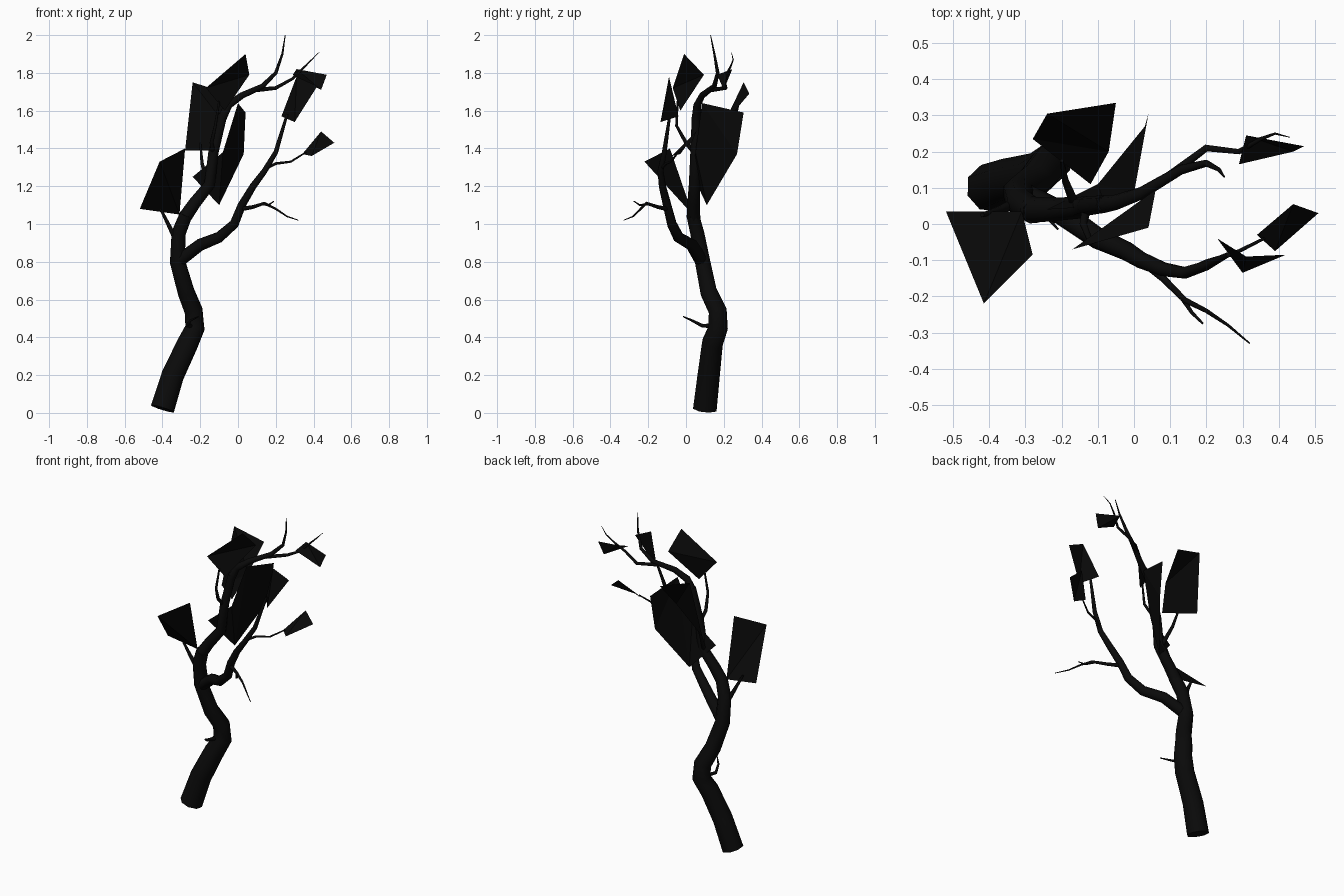
import bpy
import bmesh

cube = bpy.data.objects.get("Cube")
if cube:
    bpy.data.objects.remove(cube, do_unlink=True)


def make_material(name, color):
    mat = bpy.data.materials.new(name)
    mat.use_nodes = True
    mat.diffuse_color = color
    bsdf = mat.node_tree.nodes["Principled BSDF"]
    bsdf.inputs["Base Color"].default_value = color
    bsdf.inputs["Roughness"].default_value = 0.9
    return mat


bark = make_material("black bark", (0.003, 0.003, 0.003, 1))
foliage = make_material("black foliage", (0.0025, 0.0025, 0.0025, 1))


def add_object(name, mesh, mat):
    obj = bpy.data.objects.new(name, mesh)
    bpy.context.collection.objects.link(obj)
    mesh.materials.clear()
    mesh.materials.append(mat)
    return obj


def branch(name, radii, path):
    """Tapered tube along a path; radii run evenly from the first to the last."""
    curve = bpy.data.curves.new(name, "CURVE")
    curve.dimensions = "3D"
    curve.bevel_depth = 1
    curve.bevel_resolution = 2
    curve.use_fill_caps = True
    spline = curve.splines.new("POLY")
    spline.points.add(len(path) - 1)
    for i, (point, co) in enumerate(zip(spline.points, path)):
        t = i / (len(path) - 1)
        point.co = (*co, 1)
        point.radius = radii[0] + (radii[1] - radii[0]) * t
    helper = bpy.data.objects.new(name + " path", curve)
    bpy.context.collection.objects.link(helper)
    graph = bpy.context.evaluated_depsgraph_get()
    mesh = bpy.data.meshes.new_from_object(helper.evaluated_get(graph))
    bpy.data.objects.remove(helper, do_unlink=True)
    obj = add_object(name, mesh, bark)
    bpy.ops.object.select_all(action="DESELECT")
    obj.select_set(True)
    bpy.context.view_layer.objects.active = obj
    bpy.ops.object.shade_smooth_by_angle(angle=1.1)


def leaf(name, corners):
    """Flat foliage card."""
    bm = bmesh.new()
    face = bm.faces.new([bm.verts.new(c) for c in corners])
    bmesh.ops.triangulate(bm, faces=[face])
    mesh = bpy.data.meshes.new(name)
    bm.to_mesh(mesh)
    bm.free()
    add_object(name, mesh, foliage)


# Trunk and its upper continuation
branch("trunk", (.067, .036), [
    (-.4, .1, .022), (-.345, .12, .2), (-.265, .14, .37), (-.228, .17, .45),
    (-.235, .168, .54), (-.275, .12, .64), (-.32, .088, .8),
    (-.315, .06, .95), (-.275, .035, 1.05)])
branch("upper_trunk", (.036, .024), [
    (-.285, .04, 1.03), (-.23, .04, 1.11), (-.15, .045, 1.21),
    (-.13, .05, 1.38), (-.08, .055, 1.58)])
branch("top_branch", (.025, .002), [
    (-.085, .055, 1.56), (-.05, .06, 1.63), (.02, .085, 1.68),
    (.13, .15, 1.73), (.2, .168, 1.8), (.235, .15, 1.9), (.25, .13, 2)])

# Side branch
branch("side_branch", (.036, .007), [
    (-.32, .085, .8), (-.2, .03, .89), (-.1, -.04, .93), (-.02, -.075, 1),
    (.02, -.1, 1.1), (.08, -.125, 1.2), (.14, -.135, 1.28),
    (.2, -.115, 1.38), (.23, -.1, 1.48), (.26, -.085, 1.58)])

# Twigs
branch("top_twig", (.012, .001), [
    (.1, .135, 1.71), (.2, .21, 1.72), (.29, .2, 1.77),
    (.35, .235, 1.83), (.39, .25, 1.87), (.43, .24, 1.91)])
branch("low_twig", (.012, .002), [
    (.02, -.1, 1.08), (.08, -.15, 1.09), (.14, -.21, 1.11),
    (.2, -.24, 1.08), (.26, -.28, 1.04), (.32, -.33, 1.02)])
branch("low_twig_fork", (.007, .003), [
    (.13, -.2, 1.105), (.16, -.245, 1.1), (.19, -.275, 1.12)])
branch("middle_twig", (.009, .004), [
    (.14, -.135, 1.29), (.2, -.105, 1.32), (.28, -.08, 1.33), (.36, -.04, 1.38)])
branch("outer_twig", (.016, .006), [
    (-.32, .06, .9), (-.37, .04, 1), (-.42, .025, 1.1)])
branch("front_twig", (.013, .005), [
    (-.13, .05, 1.37), (-.14, 0, 1.43), (-.12, -.05, 1.52), (-.1, -.045, 1.65)])
branch("back_twig", (.014, .005), [
    (-.16, .045, 1.2), (-.19, .12, 1.32), (-.2, .175, 1.43)])
branch("trunk_twig", (.013, .003), [
    (-.24, .15, .46), (-.27, .085, .462), (-.25, .03, .49), (-.21, -.015, .51)])

# Foliage cards
leaf("outer_leaf", [
    (-.52, .035, 1.08), (-.415, -.22, 1.33), (-.28, -.085, 1.4), (-.31, .035, 1.05)])
leaf("back_leaf", [
    (-.24, .305, 1.75), (-.05, .335, 1.69), (-.07, .2, 1.53),
    (-.12, .11, 1.39), (-.28, .235, 1.39)])
leaf("centre_leaf", [
    (-.1, .11, 1.1), (.03, .27, 1.37), (.04, .305, 1.59),
    (0, .085, 1.64), (-.08, .05, 1.38), (-.24, .04, 1.25)])
leaf("high_leaf", [
    (.04, -.01, 1.9), (.06, .095, 1.79), (-.07, -.03, 1.6), (-.17, -.07, 1.72)])
leaf("side_leaf", [
    (.23, -.04, 1.57), (.3, -.135, 1.54), (.42, -.085, 1.73), (.31, -.09, 1.78)])
leaf("top_leaf", [
    (.31, .245, 1.82), (.47, .215, 1.79), (.44, .2, 1.71), (.29, .165, 1.79)])
leaf("middle_leaf", [
    (.34, -.03, 1.37), (.44, .055, 1.49), (.51, .03, 1.43), (.39, -.075, 1.36)])
